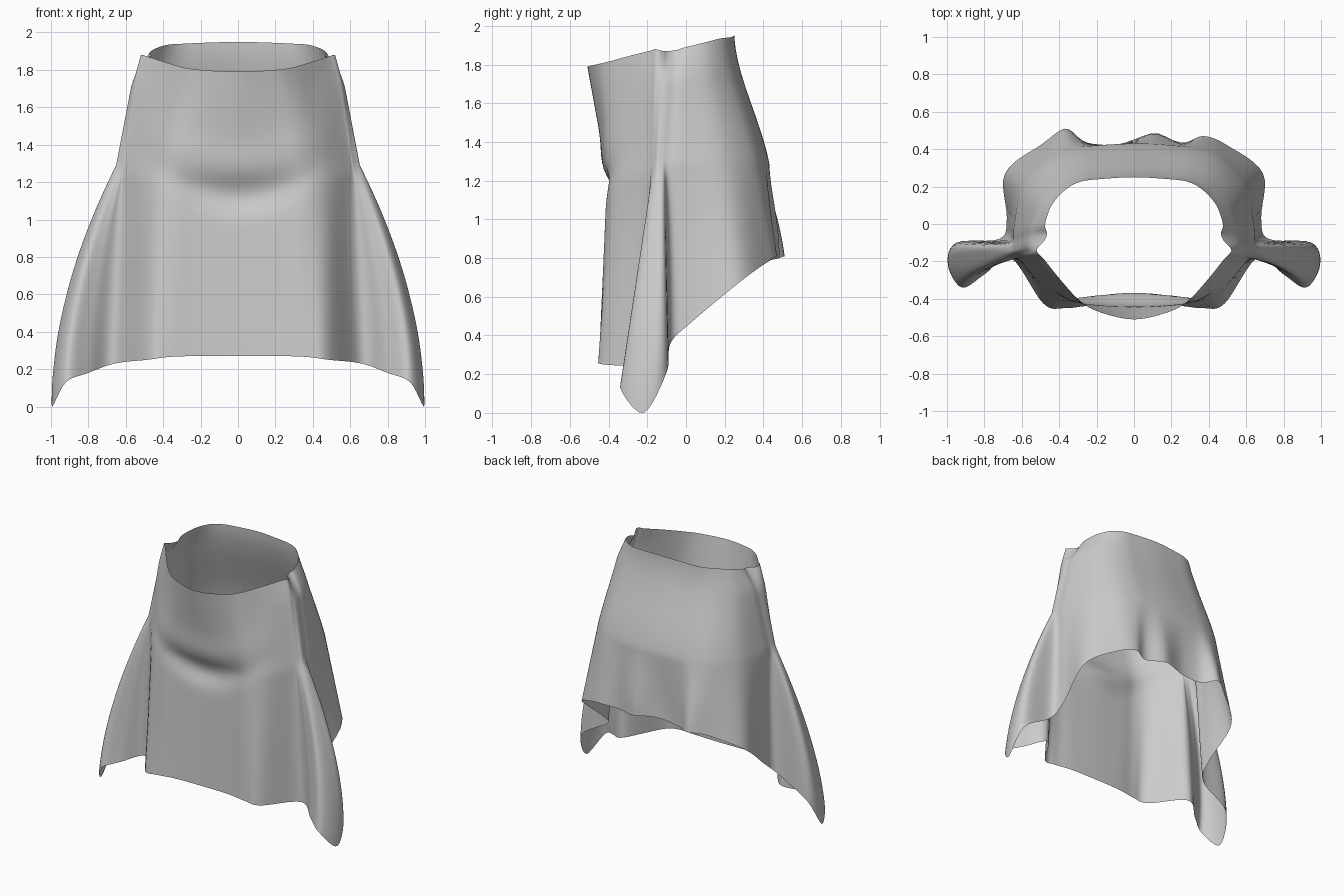
import bpy, bmesh
from math import exp
from mathutils import Vector

if "Cube" in bpy.data.objects:
    bpy.data.objects.remove(bpy.data.objects["Cube"])

# Half outlines, from front centre round the +x side to back centre
waist = [(0, -.51, 1.80), (.2, -.465, 1.81), (.30, -.40, 1.825), (.40, -.29, 1.855),
         (.48, -.19, 1.88), (.51, -.16, 1.89), (.52, -.14, 1.885), (.505, -.115, 1.88),
         (.48, -.09, 1.88), (.465, -.05, 1.885), (.475, 0, 1.90), (.44, .10, 1.925),
         (.37, .18, 1.945), (.29, .225, 1.95), (.18, .24, 1.955), (0, .25, 1.96)]
hip = [(0, -.40, 1.2), (.22, -.405, 1.2), (.36, -.405, 1.2), (.475, -.345, 1.22),
       (.60, -.2, 1.25), (.62, -.18, 1.27), (.635, -.165, 1.29), (.65, -.15, 1.3),
       (.65, -.12, 1.3), (.645, -.09, 1.3), (.64, 0, 1.3), (.595, .2, 1.3),
       (.475, .34, 1.3), (.34, .40, 1.3), (.2, .42, 1.3), (0, .43, 1.3)]
hem = [(0, -.43, .28), (.22, -.435, .28), (.37, -.45, .275), (.485, -.425, .26),
       (.66, -.18, .24), (.80, -.27, .19), (.92, -.34, .14), (.995, -.22, .01),
       (.95, -.10, .22), (.72, -.08, .37), (.68, .03, .48), (.69, .27, .68),
       (.50, .42, .79), (.37, .47, .82), (.25, .43, .80), (0, .45, .82)]
# How far the side notch at the waist fills out lower down
fill = {4: .02, 5: .02, 6: .015, 7: .035, 8: .06, 9: .065, 10: .045, 11: .03, 12: .015}


def full_loop(half):
    pts = [Vector(p) for p in half]
    return pts + [Vector((-p.x, p.y, p.z)) for p in pts[-2:0:-1]]


def smooth_loop(pts, steps):
    """Closed Catmull-Rom curve through the points."""
    n, out = len(pts), []
    for i in range(n):
        a, b, c, d = (pts[(i + k) % n] for k in (-1, 0, 1, 2))
        for j in range(steps):
            t = j / steps
            out.append(0.5 * (2 * b + (c - a) * t + (2 * a - 5 * b + 4 * c - d) * t * t
                              + (3 * b - a - 3 * c + d) * t ** 3))
    return out


def bump(v, centre, width):
    return exp(-((v - centre) / width) ** 2)


def drape(p):
    """Cloth folds: belly creases in front, uneven pleats behind."""
    if p.y < -.25:
        zc = p.z - .8 * p.x * p.x
        m = bump(p.x, 0, .32)
        p.y += m * (.035 * bump(zc, 1.13, .08) - .015 * bump(zc, 1.3, .1))
    if p.y > .3:
        w = max(0, min(1, (1.35 - p.z) / .5))
        w *= w * (3 - 2 * w)
        p.y += w * (.045 * bump(p.x, .12, .09) + .04 * bump(p.x, -.36, .08)
                    - .02 * bump(p.x, -.1, .09))
    return p


# Loft rows of cloth from waist to hip to hem
W, H, B = full_loop(waist), full_loop(hip), full_loop(hem)
rows = []
for k in range(18):
    t = k / 18
    row = []
    for i, (a, b) in enumerate(zip(W, H)):
        p = a.lerp(b, t)
        grow = fill.get(min(i, 30 - i), 0) * min(1, t / .25) * (1 - t)
        p.x += grow if a.x > 0 else -grow
        if a.y > .05:                   # rounded seat
            p.y = a.y + (b.y - a.y) * (.5 * t * t * (3 - 2 * t) + .5 * t ** 1.4)
        row.append(p)
    rows.append(row)
for k in range(29):
    s = k / 28
    row = []
    for a, b in zip(H, B):
        p = a.lerp(b, s)
        if abs(b.x) > .75:              # side flares curve outwards early
            p.x = a.x + (b.x - a.x) * (1 - (1 - s) ** 1.75)
        row.append(p)
    rows.append(row)

bm = bmesh.new()
grid = [[bm.verts.new(drape(p)) for p in smooth_loop(r, 6)] for r in rows]
n = len(grid[0])
for upper, lower in zip(grid, grid[1:]):
    for i in range(n):
        j = (i + 1) % n
        bm.faces.new((upper[i], lower[i], lower[j], upper[j]))
# Rest the lowest tip on the ground
low = min(v.co.z for v in bm.verts)
bmesh.ops.translate(bm, verts=bm.verts, vec=(0, 0, -low))
bmesh.ops.recalc_face_normals(bm, faces=bm.faces)

mesh = bpy.data.meshes.new("draped_skirt")
bm.to_mesh(mesh)
bm.free()
skirt = bpy.data.objects.new("draped_skirt", mesh)
bpy.context.collection.objects.link(skirt)
for f in mesh.polygons:
    f.use_smooth = True
